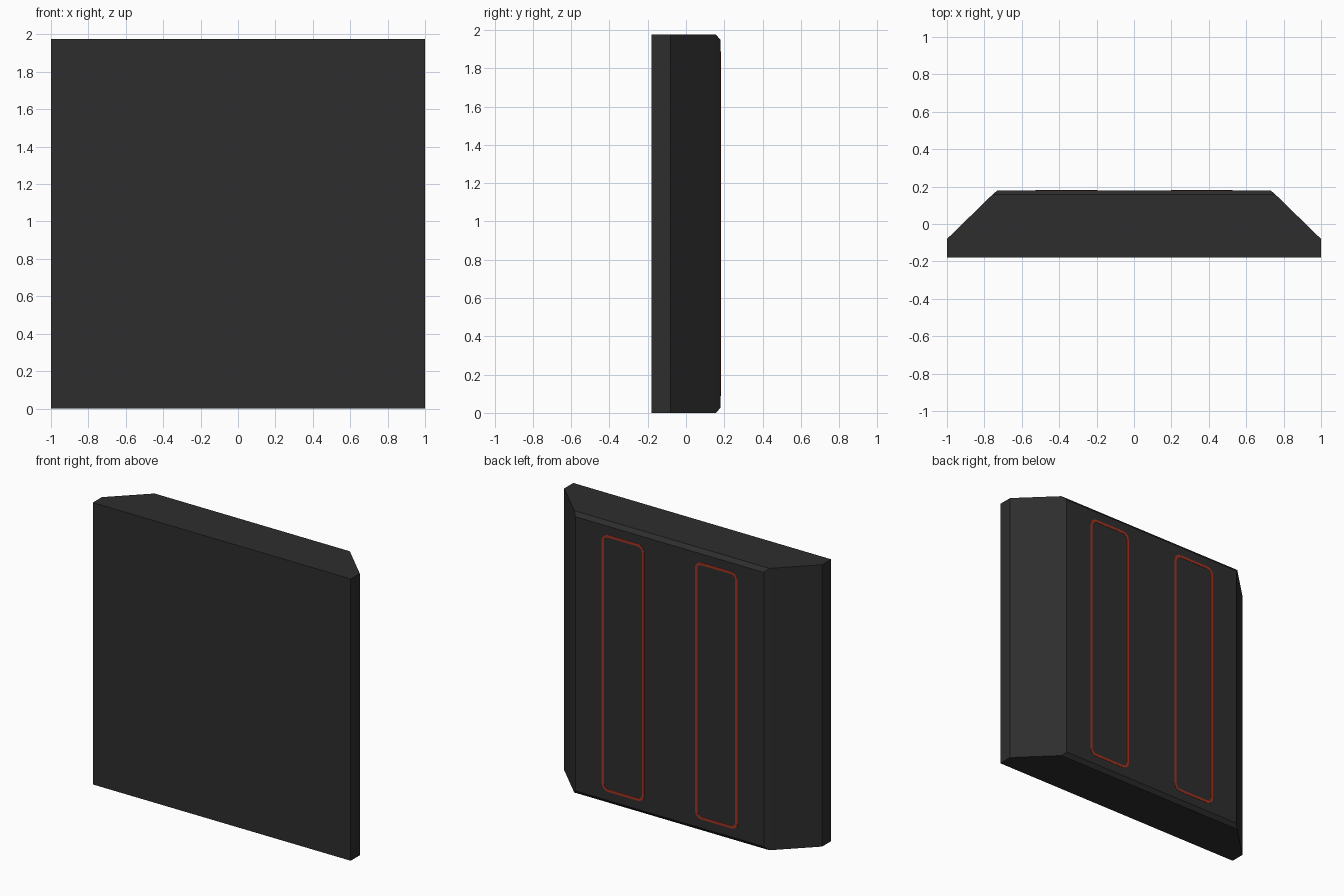
import bpy, bmesh, math

if "Cube" in bpy.data.objects:
    bpy.data.objects.remove(bpy.data.objects["Cube"])

H = 1.975          # panel height
BACK = 0.18        # y of the back face


def material(name, rgb):
    m = bpy.data.materials.new(name)
    m.diffuse_color = (*rgb, 1)
    m.use_nodes = True
    m.node_tree.nodes["Principled BSDF"].inputs["Base Color"].default_value = m.diffuse_color
    return m


def add_object(name, bm, mat):
    bmesh.ops.recalc_face_normals(bm, faces=bm.faces)
    me = bpy.data.meshes.new(name)
    bm.to_mesh(me)
    bm.free()
    me.materials.append(mat)
    ob = bpy.data.objects.new(name, me)
    bpy.context.collection.objects.link(ob)
    return ob


black = material("charcoal", (0.027, 0.027, 0.027))
red = material("rust red", (0.36, 0.032, 0.015))

# Panel: rectangles stacked from front to back (y, half width, z inset)
bm = bmesh.new()
loops = []
for y, w, inset in ((-0.18, 1, 0), (-0.08, 1, 0), (0.157, 0.757, 0), (BACK, 0.73, 0.027)):
    corners = ((-w, inset), (w, inset), (w, H - inset), (-w, H - inset))
    loops.append([bm.verts.new((x, y, z)) for x, z in corners])
for a, b in zip(loops, loops[1:]):
    for i in range(4):
        j = (i + 1) % 4
        bm.faces.new((a[i], a[j], b[j], b[i]))
bm.faces.new(loops[0])
bm.faces.new(loops[-1])
add_object("panel", bm, black)


def rounded_rect(bm, cx, cz, hw, hh, r, y, steps=4):
    verts = []
    for q, (sx, sz) in enumerate(((1, 1), (-1, 1), (-1, -1), (1, -1))):
        for k in range(steps + 1):
            a = math.pi / 2 * (q + k / steps)
            verts.append(bm.verts.new((cx + sx * (hw - r) + r * math.cos(a), y,
                                       cz + sz * (hh - r) + r * math.sin(a))))
    return verts


# Two thin rounded outlines on the back face
for side, cx in (("left", -0.362), ("right", 0.362)):
    bm = bmesh.new()
    hw, hh, r, t = 0.165, 0.9, 0.05, 0.018
    rings = [rounded_rect(bm, cx, H / 2, hw - d, hh - d, r - d, y)
             for d, y in ((0, BACK - 0.002), (0, BACK + 0.002),
                          (t, BACK + 0.002), (t, BACK - 0.002))]
    n = len(rings[0])
    for k in range(4):
        a, b = rings[k], rings[(k + 1) % 4]
        for i in range(n):
            j = (i + 1) % n
            bm.faces.new((a[i], a[j], b[j], b[i]))
    add_object("back_outline_" + side, bm, red)
